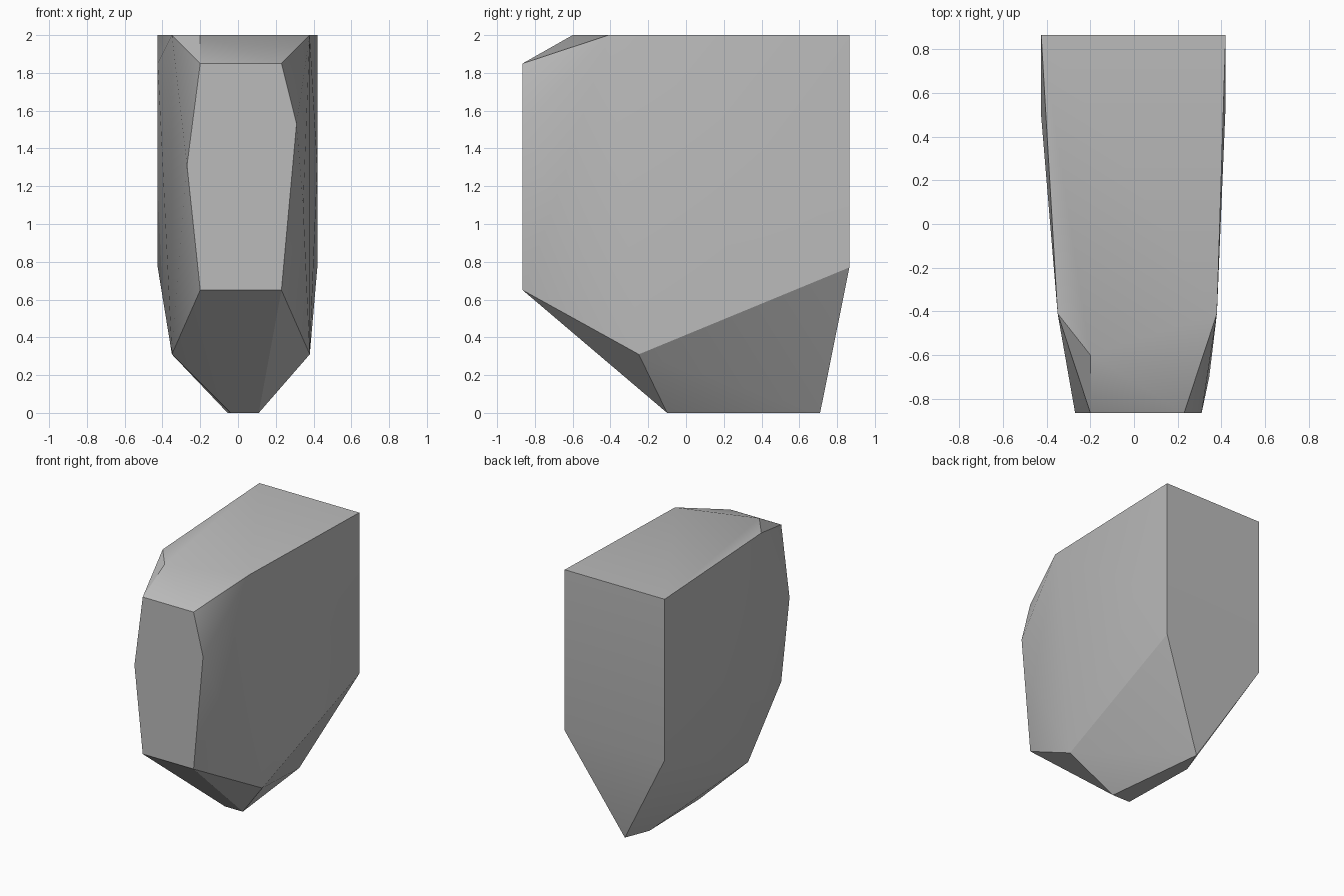
import bpy
import bmesh
import math

# Remove the default object only
default_cube = bpy.data.objects.get("Cube")
if default_cube:
    bpy.data.objects.remove(default_cube, do_unlink=True)


def make_material(name, color):
    material = bpy.data.materials.new(name)
    material.use_nodes = True
    material.diffuse_color = color
    material.node_tree.nodes["Principled BSDF"].inputs["Base Color"].default_value = color
    return material


def faceted_stone(name, corners, material):
    """Wrap the chiselled corners in a closed hull and merge its flat facets."""
    bm = bmesh.new()
    for corner in corners:
        bm.verts.new(corner)
    hull = bmesh.ops.convex_hull(bm, input=bm.verts[:])
    unused = [v for v in hull["geom_interior"] if isinstance(v, bmesh.types.BMVert)]
    bmesh.ops.delete(bm, geom=unused, context="VERTS")
    bmesh.ops.dissolve_limit(bm, angle_limit=math.radians(0.5),
                             verts=bm.verts[:], edges=bm.edges[:])
    bmesh.ops.recalc_face_normals(bm, faces=bm.faces[:])
    mesh = bpy.data.meshes.new(name)
    bm.to_mesh(mesh)
    bm.free()
    mesh.materials.append(material)
    stone = bpy.data.objects.new(name, mesh)
    bpy.context.collection.objects.link(stone)
    return stone


# Flat front facet, as (x, z)
front_y = -0.865
front = [(x, front_y, z) for x, z in (
    (-0.20, 0.65), (0.23, 0.65), (0.31, 1.53),
    (0.23, 1.85), (-0.20, 1.85), (-0.27, 1.31))]

# Flat back facet
back = [(x, -front_y, z) for x in (-0.425, 0.42) for z in (0.77, 2)]

# Front rim of the flat top
top = [(x, y, 2) for x, y in ((-0.35, -0.41), (-0.20, -0.60), (0.38, -0.41))]

# Slight bulges on the two broad sides
sides = [(-0.425, 0.49, 1.85), (0.345, -0.70, 1.1), (0.42, 0.55, 1.3)]

# Lower shoulders and the narrow keel it stands on
shoulders = [(x, -0.25, 0.31) for x in (-0.35, 0.38)]
keel = [(x, y, 0) for x, y in (
    (-0.04, -0.10), (0.11, -0.10), (0.02, 0.71), (-0.055, 0.52))]

grey = make_material("stone grey", (0.5, 0.5, 0.5, 1))
rock = faceted_stone("rock", front + back + top + sides + shoulders + keel, grey)

# Soft shading across shallow facets, crisp chiselled edges
bpy.ops.object.select_all(action="DESELECT")
rock.select_set(True)
bpy.context.view_layer.objects.active = rock
bpy.ops.object.shade_smooth_by_angle(angle=math.radians(30))
